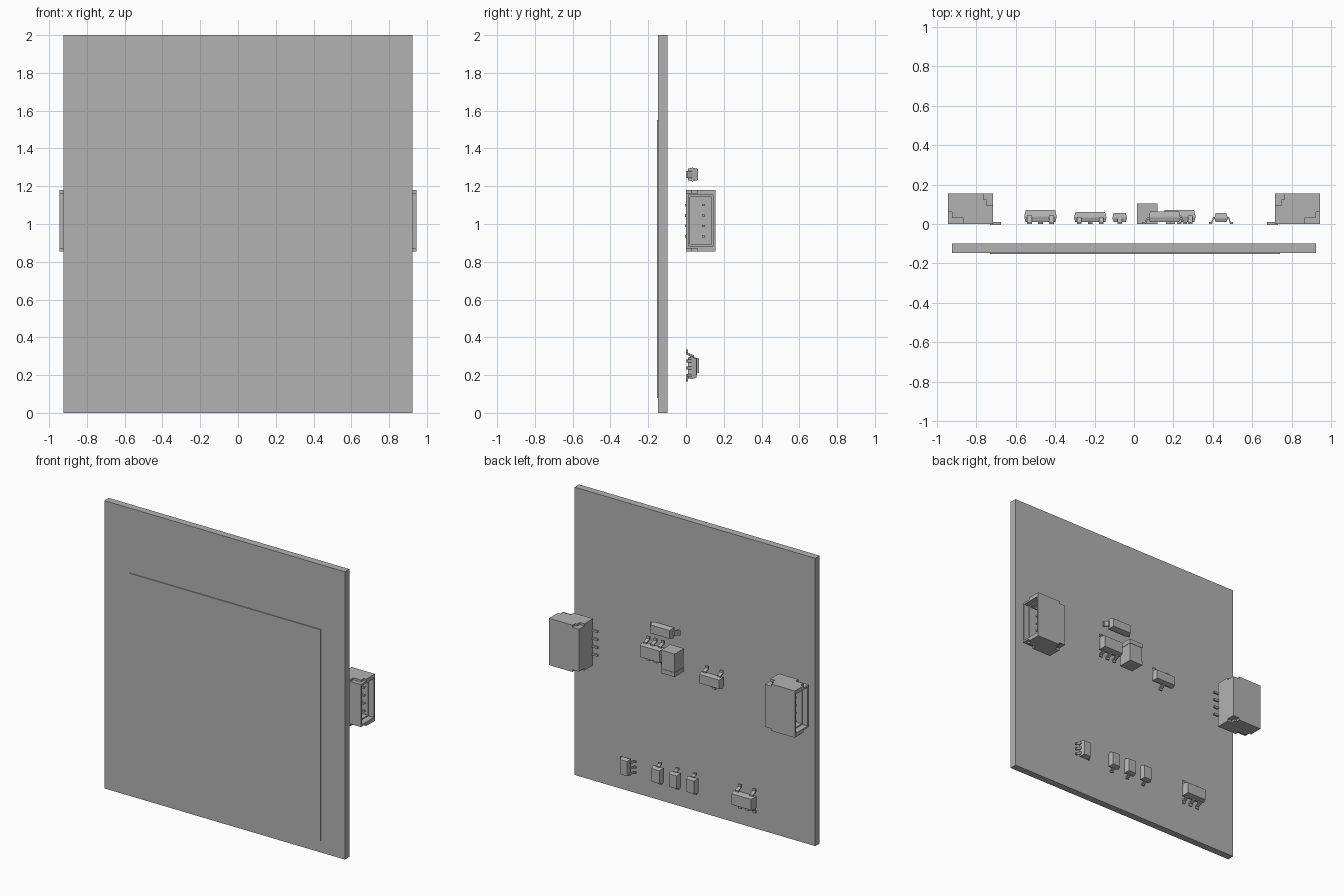
import bpy
import bmesh
from mathutils import Vector

if "Cube" in bpy.data.objects:
    bpy.data.objects.remove(bpy.data.objects["Cube"], do_unlink=True)

grey = bpy.data.materials.new("plain_grey")
grey.use_nodes = True
COLOUR = (0.45, 0.45, 0.45, 1)
grey.diffuse_color = COLOUR
grey.node_tree.nodes["Principled BSDF"].inputs["Base Color"].default_value = COLOUR


def finish(name, bm):
    bmesh.ops.recalc_face_normals(bm, faces=bm.faces[:])
    mesh = bpy.data.meshes.new(name)
    bm.to_mesh(mesh)
    bm.free()
    mesh.materials.append(grey)
    obj = bpy.data.objects.new(name, mesh)
    bpy.context.scene.collection.objects.link(obj)
    return obj


def add_box(bm, low, high):
    """Axis-aligned box between two corners; returns its vertices."""
    low, high = Vector(low), Vector(high)
    verts = bmesh.ops.create_cube(bm, size=1)["verts"]
    for v in verts:
        v.co = [(low[i] + high[i]) / 2 + v.co[i] * (high[i] - low[i]) for i in range(3)]
    return verts


def add_loft(bm, rings):
    """Closed solid through rings of equal point count."""
    loops = [[bm.verts.new(p) for p in ring] for ring in rings]
    n = len(loops[0])
    for a, b in zip(loops, loops[1:]):
        for i in range(n):
            bm.faces.new((a[i], a[(i + 1) % n], b[(i + 1) % n], b[i]))
    bm.faces.new(loops[0])
    bm.faces.new(loops[-1])


def box(name, low, high):
    bm = bmesh.new()
    add_box(bm, low, high)
    return finish(name, bm)


def chip(name, cx, cz, half_len, half_wid, height, reach, lead_w, lead_top,
         plus, minus, sideways=False):
    """Moulded package with bent leads along its two long sides."""
    def place(u, v, h):
        return (cx + v, h, cz + u) if sideways else (cx + u, h, cz + v)

    # tapered body, widest at mid height
    bm = bmesh.new()
    rings = []
    for h, shrink in ((0.01, 0.006), (0.5 * height, 0), (0.58 * height, 0), (height, 0.007)):
        a, b = half_len - shrink, half_wid - shrink
        rings.append([place(u, v, h) for u, v in ((-a, -b), (a, -b), (a, b), (-a, b))])
    add_loft(bm, rings)
    finish(name + "_body", bm)

    # leads
    bm = bmesh.new()
    t = 0.01
    profile = [(-0.004, lead_top), (0.25 * reach, lead_top), (0.6 * reach, t), (reach, t),
               (reach, 0), (0.45 * reach, 0), (0.15 * reach, lead_top - t),
               (-0.004, lead_top - t)]
    for side, spots in ((1, plus), (-1, minus)):
        for u in spots:
            add_loft(bm, [[place(u + e, side * (half_wid + a), h) for a, h in profile]
                          for e in (-lead_w / 2, lead_w / 2)])
    finish(name + "_leads", bm)


# board with a thin screen panel on its front
box("board", (-0.925, -0.147, 0), (0.925, -0.098, 2))
box("front_panel", (-0.73, -0.153, 0.08), (0.74, -0.147, 1.55))

# side connectors: hollow shell, opening outwards, mirrored across x
bm = bmesh.new()
shell = add_box(bm, (0.715, 0, 0.87), (0.945, 0.155, 1.165))
bm.normal_update()
mouth = max(bm.faces, key=lambda f: f.calc_center_median().x)
for thickness, depth in ((0.018, 0), (0, -0.04), (0.012, 0), (0, -0.12)):
    bmesh.ops.inset_individual(bm, faces=[mouth], thickness=thickness, depth=depth)
shell_obj = finish("connector_shell", bm)

# raised end plates with stepped corners
bm = bmesh.new()
outline = [(0.715, 0), (0.865, 0), (0.865, 0.03), (0.925, 0.03), (0.925, 0.06), (0.945, 0.06),
           (0.945, 0.155), (0.765, 0.155), (0.765, 0.125), (0.75, 0.125), (0.75, 0.095),
           (0.715, 0.095)]
for z0, z1 in ((0.855, 0.87), (1.165, 1.18)):
    add_loft(bm, [[(x, y, z) for x, y in outline] for z in (z0, z1)])
ends_obj = finish("connector_end_plates", bm)

# contact pins inside and solder tails at the inner side
bm = bmesh.new()
for i in range(4):
    z = 0.935 + i * 0.055
    add_box(bm, (0.78, 0.085, z - 0.006), (0.91, 0.1, z + 0.006))
    add_box(bm, (0.675, -0.005, z - 0.007), (0.73, 0.009, z + 0.007))
pins_obj = finish("connector_pins", bm)

for obj in (shell_obj, ends_obj, pins_obj):
    obj.modifiers.new("mirror", "MIRROR")

# five- and six-lead chips
P = 0.056
chip("regulator", -0.475, 0.25, 0.082, 0.045, 0.07, 0.04, 0.024, 0.042,
     (-P, P), (-P, 0, P))
chip("driver", 0.23, 1.09, 0.082, 0.047, 0.07, 0.038, 0.024, 0.042,
     (-P, 0, P), (-P, 0, P))
chip("side_chip", 0.442, 0.237, 0.058, 0.034, 0.055, 0.026, 0.016, 0.036,
     (-0.038, 0, 0.038), (-0.038, 0, 0.038), sideways=True)

# three-lead transistor
chip("transistor", -0.222, 1.015, 0.082, 0.038, 0.06, 0.036, 0.024, 0.036,
     (-P, P), (0,))

# row of small diodes and one larger lying diode
for i, x in enumerate((-0.0725, 0.062, 0.195)):
    chip(f"small_diode_{i + 1}", x, 0.246, 0.037, 0.052, 0.057, 0.024, 0.024, 0.03,
         (0,), (0,))
chip("large_diode", 0.155, 1.262, 0.036, 0.08, 0.064, 0.034, 0.036, 0.034,
     (0,), (0,), sideways=True)

# block capacitor with end caps
box("capacitor_body", (0.018, 0.002, 1.03), (0.117, 0.1, 1.13))
for name, z0, z1 in (("lower", 1.0, 1.03), ("upper", 1.13, 1.16)):
    box(f"capacitor_{name}_cap", (0.015, 0, z0), (0.12, 0.103, z1))
